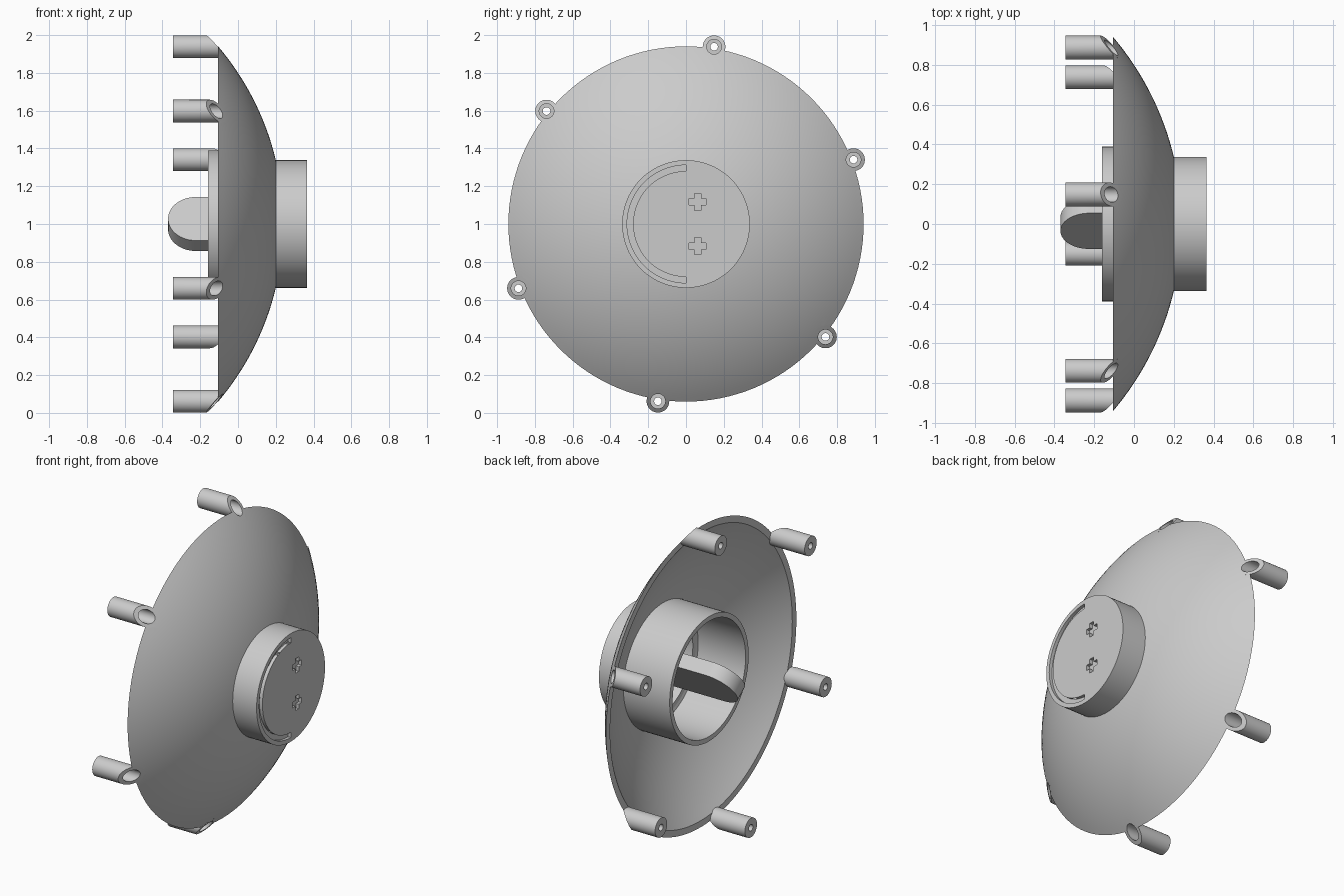
import bpy, bmesh
from math import sin, cos, pi, sqrt, radians, atan2
from mathutils import Vector

cube = bpy.data.objects.get("Cube")
if cube:
    bpy.data.objects.remove(cube, do_unlink=True)

grey = bpy.data.materials.new("plain grey")
grey.use_nodes = True
grey.diffuse_color = (0.6, 0.6, 0.6, 1)
grey.node_tree.nodes["Principled BSDF"].inputs["Base Color"].default_value = (0.6, 0.6, 0.6, 1)

AXIS_Z = 1.0            # height of the dish axis, which runs along x
CENTRE, RADIUS = -1.214, 1.454    # sphere that the dish is part of
THICK = 0.026
RIM_X = -0.105


def sphere_x(r, radius=RADIUS):
    return CENTRE + sqrt(radius ** 2 - r ** 2)


def make(name, bm):
    bmesh.ops.remove_doubles(bm, verts=bm.verts, dist=1e-5)
    bmesh.ops.recalc_face_normals(bm, faces=bm.faces)
    me = bpy.data.meshes.new(name)
    bm.to_mesh(me)
    bm.free()
    me.materials.append(grey)
    ob = bpy.data.objects.new(name, me)
    bpy.context.collection.objects.link(ob)
    return ob


def lathe(name, profile, segs, y=0.0, z=AXIS_Z, closed=True, place=None):
    """Turn (x, r) points about an axis along x."""
    bm = bmesh.new()
    rings = []
    for i, (x, r) in enumerate(profile):
        ring = []
        for k in range(segs):
            a = 2 * pi * k / segs
            p = Vector((x, y + r * cos(a), z + r * sin(a)))
            ring.append(bm.verts.new(place(i, p) if place else p))
        rings.append(ring)
    for i in range(len(rings) if closed else len(rings) - 1):
        a, b = rings[i], rings[(i + 1) % len(rings)]
        for k in range(segs):
            n = (k + 1) % segs
            bm.faces.new((a[k], a[n], b[n], b[k]))
    return make(name, bm)


def prism(name, points, shift):
    """Extrude a flat outline along a vector."""
    bm = bmesh.new()
    face = bm.faces.new([bm.verts.new(p) for p in points])
    new = bmesh.ops.extrude_face_region(bm, geom=[face], use_keep_orig=True)["geom"]
    bmesh.ops.translate(bm, vec=shift, verts=[v for v in new if isinstance(v, bmesh.types.BMVert)])
    return make(name, bm)


def cut(ob, cutters):
    bpy.context.view_layer.objects.active = ob
    for c in cutters:
        c.hide_render = True
        mod = ob.modifiers.new("cut", "BOOLEAN")
        mod.operation, mod.solver, mod.object = "DIFFERENCE", "EXACT", c
        bpy.ops.object.modifier_apply(modifier=mod.name)
        bpy.data.objects.remove(c, do_unlink=True)


def smooth(ob):
    bpy.ops.object.select_all(action="DESELECT")
    ob.select_set(True)
    bpy.context.view_layer.objects.active = ob
    bpy.ops.object.shade_smooth_by_angle(angle=radians(30))


# Dish: thin spherical shell with a flat rim
def arc(radius, r0, r1, n=20):
    return [(sphere_x(r0 + (r1 - r0) * i / n, radius), r0 + (r1 - r0) * i / n) for i in range(n + 1)]


def rim(radius):
    return sqrt(radius ** 2 - (RIM_X - CENTRE) ** 2)


inner = RADIUS - THICK
dish = lathe("dish", arc(RADIUS, 0.32, rim(RADIUS)) + arc(inner, rim(inner), 0.32), 128)

# Screw bosses round the rim, their front ends trimmed to the dish curve
BOSS_R, BORE_R, HOLE_R = 0.06, 0.039, 0.02
boss_profile = [(-0.345, HOLE_R), (-0.345, BOSS_R), (0, BOSS_R),
                (0, BORE_R), (-0.22, BORE_R), (-0.22, HOLE_R)]


def trim(i, p):
    if i in (2, 3):
        p.x = sphere_x(sqrt(p.y ** 2 + (p.z - AXIS_Z) ** 2))
    return p


notches = []
for k in range(6):
    a = radians(21 + 60 * k)
    y, z = 0.95 * cos(a), AXIS_Z + 0.95 * sin(a)
    smooth(lathe("screw_boss", boss_profile, 40, y, z, place=trim))
    notches.append(lathe("notch_cutter", [(-0.3, 0), (-0.3, BOSS_R), (0.1, BOSS_R), (0.1, 0)],
                         40, y, z, closed=False))
cut(dish, notches)
smooth(dish)

# Tube behind the dish
smooth(lathe("rear_tube", [(-0.16, 0.36), (-0.16, 0.39), (0.165, 0.39), (0.18, 0.36)], 96))

# Hollow cap with a half-ring groove and two cross-shaped recesses
FACE_X, DEPTH = 0.365, 0.02
cap = lathe("cap", [(FACE_X, 0), (FACE_X, 0.338), (0.17, 0.338), (0.17, 0.31),
                    (0.325, 0.31), (0.325, 0)], 96, closed=False)
floor = FACE_X - DEPTH
up = Vector((0.1, 0, 0))
turns = [pi / 2 + pi * i / 40 for i in range(41)]
ring = [(0.312, t) for t in turns] + [(0.28, t) for t in reversed(turns)]
cutters = [prism("groove_cutter", [(floor, r * cos(t), AXIS_Z + r * sin(t)) for r, t in ring], up)]
L, S = 0.045, 0.017
quarter = [(L, -S), (L, S), (S, S)]
for side in (-1, 1):
    pts = []
    for q in range(4):
        c, s = round(cos(q * pi / 2)), round(sin(q * pi / 2))
        pts += [(floor, 0.062 + u * c - v * s, AXIS_Z + side * 0.117 + u * s + v * c) for u, v in quarter]
    cutters.append(prism("cross_cutter", pts, up))
cut(cap, cutters)
smooth(cap)

# Round-ended fin behind the cap, tilted about the axis
tilt = atan2(0.18, 0.23)
across = Vector((0, sin(tilt), cos(tilt)))
normal = Vector((0, -cos(tilt), sin(tilt)))
HALF, FIN_T = 0.146, 0.09
outline = [(0.33, -HALF), (0.33, HALF)]
outline += [(-0.224 - HALF * sin(pi * i / 32), HALF * cos(pi * i / 32)) for i in range(33)]
base = Vector((0, 0, AXIS_Z)) - normal * FIN_T / 2
smooth(prism("fin", [base + Vector((x, 0, 0)) + across * w for x, w in outline], normal * FIN_T))
